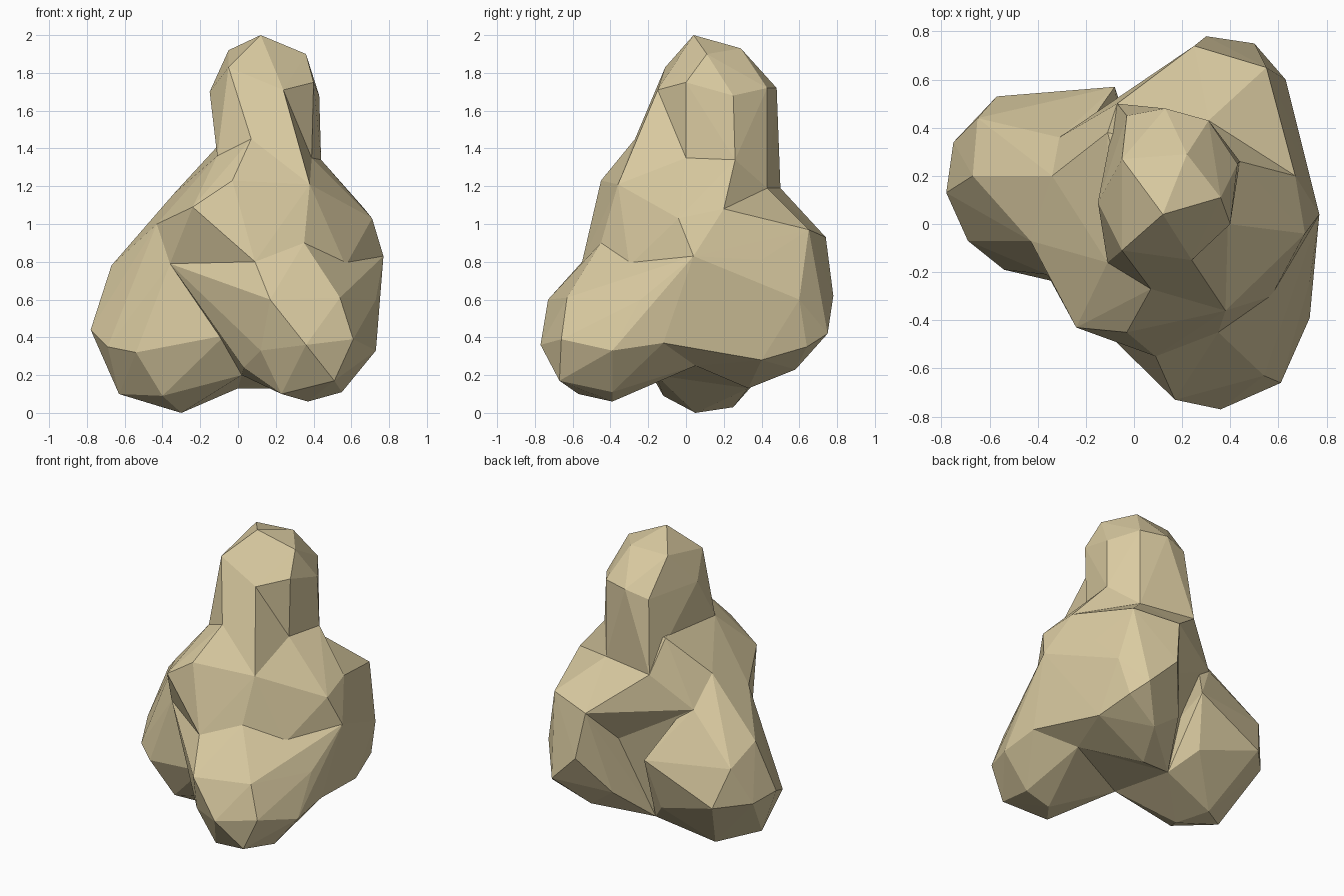
import bpy
import bmesh

# Remove only the default cube
cube = bpy.data.objects.get("Cube")
if cube:
    bpy.data.objects.remove(cube, do_unlink=True)

# One sandy stone colour
STONE = (0.70, 0.595, 0.355, 1.0)
stone = bpy.data.materials.new("sandy_stone")
stone.use_nodes = True
stone.diffuse_color = STONE
shader = stone.node_tree.nodes["Principled BSDF"]
shader.inputs["Base Color"].default_value = STONE
shader.inputs["Roughness"].default_value = 0.9


def chunk(name, corners):
    """A faceted stone lump: the convex skin around its corner points."""
    bm = bmesh.new()
    for corner in corners:
        bm.verts.new(corner)
    hull = bmesh.ops.convex_hull(bm, input=bm.verts[:])
    spare = set(hull["geom_interior"]) | set(hull["geom_unused"])
    loose = [v for v in spare if isinstance(v, bmesh.types.BMVert)]
    bmesh.ops.delete(bm, geom=loose, context="VERTS")
    bmesh.ops.recalc_face_normals(bm, faces=bm.faces[:])
    mesh = bpy.data.meshes.new(name)
    bm.to_mesh(mesh)
    bm.free()
    mesh.materials.append(stone)
    obj = bpy.data.objects.new(name, mesh)
    bpy.context.collection.objects.link(obj)
    return obj


def fuse(base, lumps):
    """Weld the lumps into the base so that one closed skin remains."""
    for lump in lumps:
        weld = base.modifiers.new("weld_" + lump.name, "BOOLEAN")
        weld.operation = "UNION"
        weld.solver = "EXACT"
        weld.object = lump
    bpy.context.view_layer.update()
    graph = bpy.context.evaluated_depsgraph_get()
    fused = bpy.data.meshes.new_from_object(base.evaluated_get(graph))
    base.modifiers.clear()
    base.data = fused
    for lump in lumps:
        bpy.data.objects.remove(lump, do_unlink=True)


# Corners where neighbouring lumps meet
tip = (.12, .04, 2)
spur = (.24, -.15, 1.71)
hip = (.77, .04, .83)
shoulder = (.67, .2, 1.08)
brow = (.38, -.36, 1.21)
throat = (.07, -.27, 1.45)
nape_left = (.31, .43, 1.19)
nape_right = (-.07, .5, 1.19)
back_peak = (.25, .74, .93)
back_valley = (-.08, .57, .63)
back_notch = (.15, .52, .7)
front_ridge = (.35, -.45, .9)
front_notch = (.09, -.55, .8)
flank = (.57, -.3, .78)
side_ridge = (-.34, .2, 1.16)
side_back = (-.31, .36, .96)
side_notch = (-.36, -.21, .79)
side_front = (-.43, -.07, 1)
neck_right = (-.11, -.16, 1.36)
neck_left = (.39, 0, 1.35)
neck_back = (.44, .26, 1.34)
belly = (.5, .05, .25)
belly_side = (.72, -.12, .37)
belly_back = (0, .33, .13)
crotch = (.02, -.16, .2)
crease = (-.07, -.3, .41)

# Upright pillar with a blunt faceted tip
pillar = chunk("pillar", [
    tip, (.36, .11, 1.9), (-.05, -.11, 1.83),
    (-.05, .27, 1.92), (.22, .29, 1.93),
    (-.15, .09, 1.7), spur, (.4, 0, 1.75),
    (.43, .25, 1.68), (.31, .43, 1.72), (.13, .48, 1.72),
    (-.03, .45, 1.68), throat, neck_right, neck_left, neck_back,
    nape_left, nape_right,
])

# Ridge running down the front of the pillar
front_spur = chunk("front_spur", [tip, spur, brow, throat, neck_left])

# Broad core that carries the pillar
core = chunk("boulder", [
    throat, brow, (-.03, -.45, 1.23), (-.24, -.43, 1.09),
    side_front, side_ridge, side_back, side_notch, (-.11, .38, 1.41),
    nape_right, nape_left, shoulder, (.71, -.04, 1.03), hip,
    front_ridge, front_notch, flank, neck_right, neck_left, neck_back,
    crotch, belly, belly_back, (.6, .3, .32), back_notch,
])

# Ledge behind the pillar, joining the side to the back
back_ledge = chunk("back_ledge", [
    nape_left, nape_right, side_back, (-.03, .52, .9),
    back_peak, back_notch, (0, 0, .9),
])

# Foot reaching to the front
front_foot = chunk("front_foot", [
    front_ridge, front_notch, flank, hip, (-.02, -.5, .68),
    (.17, -.73, .6), (.54, -.63, .61), (.36, -.77, .36),
    (.61, -.66, .39), (.73, -.24, .6), (.73, -.39, .33),
    (.12, -.62, .33), (.03, -.45, .24), (.23, -.57, .1),
    (.51, -.67, .17), (.55, -.39, .11), (.37, -.39, .06),
    side_notch, crease, crotch, belly, belly_side,
])

# Bulge at the back
back_bulge = chunk("back_bulge", [
    back_peak, (.55, .65, .97), shoulder, hip, (.66, .4, .81),
    (.3, .78, .62), (.5, .75, .42), (.63, .6, .6), (.57, .64, .35),
    (.32, .58, .23), (.2, .33, .13), (.62, .4, .28), (.14, .6, .36),
    back_notch, nape_left, belly, belly_side, belly_back,
])

# Foot reaching to the side
side_foot = chunk("side_foot", [
    (-.78, .13, .44), (-.67, .2, .78), (-.65, .44, .67),
    (-.57, .53, .41), (-.75, .34, .42), (-.69, -.07, .35),
    (-.54, -.19, .32), (-.63, .07, .1), (-.4, -.12, .09),
    (-.3, .05, 0), (-.4, .25, .03), (-.14, .47, .28),
    back_valley, crotch, crease,
    side_front, side_ridge, side_back, side_notch, belly_back,
])

# One solid stone with flat facets
fuse(core, [pillar, front_spur, back_ledge, front_foot, back_bulge, side_foot])
for face in core.data.polygons:
    face.use_smooth = False
